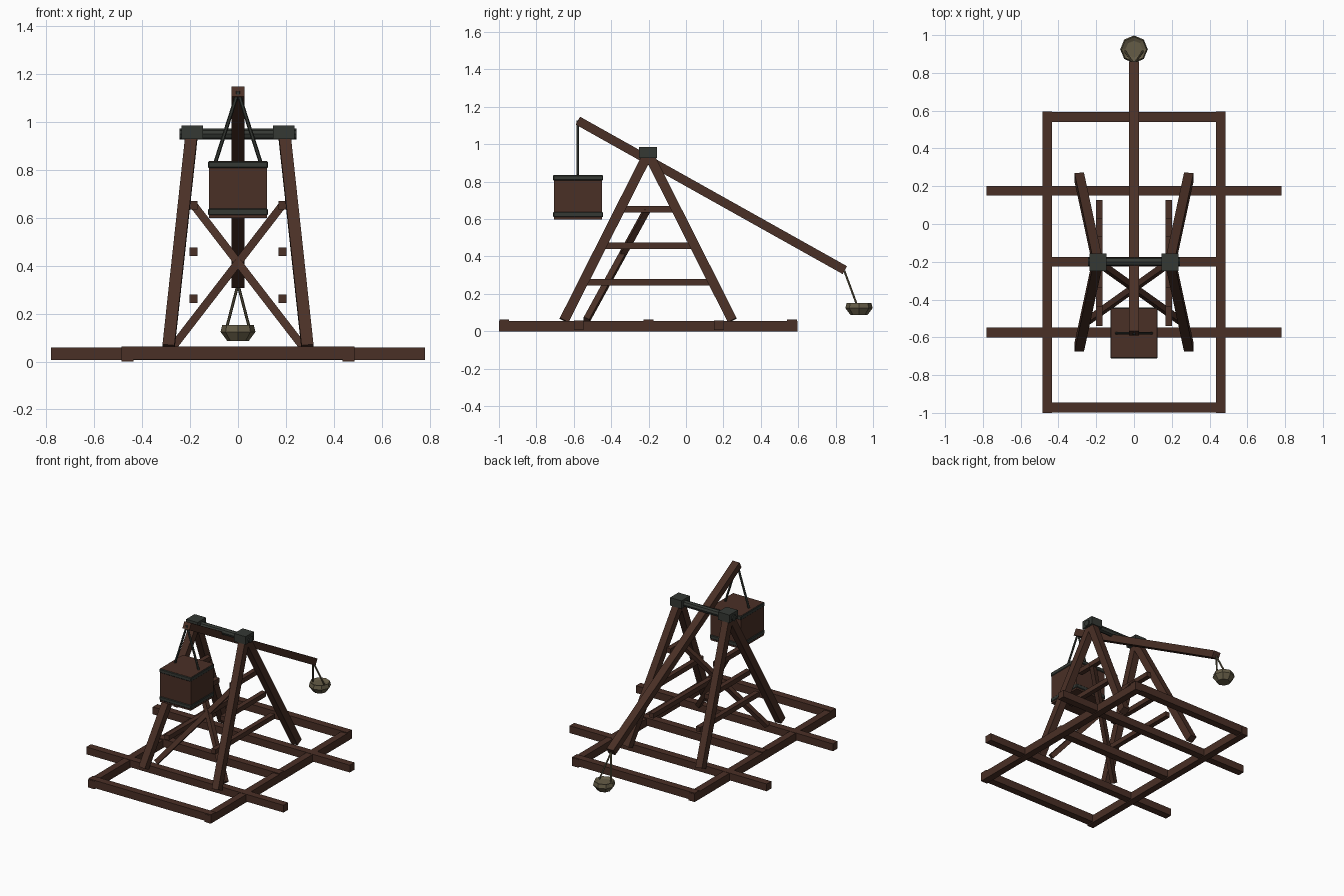
import bpy, bmesh, math
from mathutils import Vector, Matrix

if "Cube" in bpy.data.objects:
    bpy.data.objects.remove(bpy.data.objects["Cube"])


def material(name, rgb):
    m = bpy.data.materials.new(name)
    m.diffuse_color = (*rgb, 1)
    m.use_nodes = True
    m.node_tree.nodes["Principled BSDF"].inputs["Base Color"].default_value = m.diffuse_color
    return m


WOOD = material("dark_wood", (0.068, 0.029, 0.019))
METAL = material("dark_iron", (0.035, 0.040, 0.034))
ROPE = material("rope", (0.130, 0.108, 0.062))


def finish(name, bm, mat):
    bmesh.ops.recalc_face_normals(bm, faces=bm.faces)
    me = bpy.data.meshes.new(name)
    bm.to_mesh(me)
    bm.free()
    me.materials.append(mat)
    ob = bpy.data.objects.new(name, me)
    bpy.context.collection.objects.link(ob)
    return ob


def box(name, lo, hi, mat, bevel=0):
    lo, hi = Vector(lo), Vector(hi)
    bm = bmesh.new()
    bmesh.ops.create_cube(bm, size=1, matrix=Matrix.Translation((lo + hi) / 2)
                          @ Matrix.Diagonal((*(hi - lo), 1)))
    if bevel:
        bmesh.ops.bevel(bm, geom=bm.edges[:], offset=bevel, segments=1, affect='EDGES')
    return finish(name, bm, mat)


def rotation(a, b, ref):
    # frame with z along a->b and x as close as possible to ref
    z = (b - a).normalized()
    x = (Vector(ref) - z * z.dot(Vector(ref))).normalized()
    return Matrix((x, z.cross(x), z)).transposed().to_4x4()


def beam(name, a, b, w, t, mat, ref=(1, 0, 0)):
    a, b = Vector(a), Vector(b)
    bm = bmesh.new()
    bmesh.ops.create_cube(bm, size=1, matrix=Matrix.Translation((a + b) / 2)
                          @ rotation(a, b, ref) @ Matrix.Diagonal((w, t, (b - a).length, 1)))
    return finish(name, bm, mat)


def rod(name, a, b, r, mat, sides=8, ref=(0, 1, 0)):
    a, b = Vector(a), Vector(b)
    bm = bmesh.new()
    bmesh.ops.create_cone(bm, cap_ends=True, segments=sides, radius1=r, radius2=r,
                          depth=(b - a).length,
                          matrix=Matrix.Translation((a + b) / 2) @ rotation(a, b, ref))
    return finish(name, bm, mat)


# ground frame crossbars
for name, y, half, z0, z1 in (("front_crossbar", -0.972, 0.485, 0.008, 0.063),
                              ("middle_crossbar", -0.2, 0.485, 0.008, 0.063),
                              ("back_crossbar", 0.567, 0.485, 0.008, 0.063),
                              ("front_outrigger", -0.574, 0.78, 0.006, 0.058),
                              ("back_outrigger", 0.176, 0.78, 0.006, 0.058)):
    box(name, (-half, y - 0.026, z0), (half, y + 0.026, z1), WOOD)

for s, side in ((-1, "left"), (1, "right")):
    # side rail
    box(side + "_rail", (s * 0.46 - 0.025, -1, 0), (s * 0.46 + 0.025, 0.595, 0.056), WOOD)
    # A-frame legs
    for end, y in (("front", -0.652), ("back", 0.248)):
        beam(f"{side}_{end}_leg", (s * 0.29, y, 0.058), (s * 0.193, -0.202, 0.95),
             0.05, 0.052, WOOD)
    # ladder rungs between the legs
    for i, (z, y0, y1) in enumerate(((0.262, -0.54, 0.128), (0.458, -0.44, 0.03),
                                     (0.652, -0.335, -0.065))):
        box(f"{side}_rung_{i + 1}", (s * 0.185 - 0.017, y0, z - 0.017),
            (s * 0.185 + 0.017, y1, z + 0.017), WOOD)
    # crossing front brace
    beam(side + "_cross_brace", (s * 0.272, -0.532, 0.06), (-s * 0.187, -0.205, 0.655),
         0.033, 0.033, WOOD, ref=(0, 1, 0))
    # axle bearing block
    box(side + "_bearing_block", (s * 0.19 - 0.045, -0.25, 0.927),
        (s * 0.19 + 0.045, -0.155, 0.984), METAL)
    # counterweight hanger and sling rope
    rod(side + "_hanger", (0, -0.578, 1.125), (s * 0.093, -0.578, 0.835), 0.008, METAL, 6)
    rod(side + "_sling_rope", (0, 0.847, 0.322), (s * 0.048, 0.915, 0.138), 0.006, ROPE, 6)

# axle
rod("axle", (-0.243, -0.2, 0.948), (0.243, -0.2, 0.948), 0.023, METAL, 8)

# throwing arm
beam("throwing_arm", (0, -0.578, 1.126), (0, 0.849, 0.327), 0.054, 0.048, WOOD)

# counterweight box with iron bands
box("counterweight_box", (-0.121, -0.706, 0.598), (0.121, -0.448, 0.836), WOOD)
for name, z in (("upper_band", 0.821), ("lower_band", 0.624)):
    box(name, (-0.125, -0.711, z - 0.014), (0.125, -0.443, z + 0.014), METAL, 0.004)

# sling pouch: shallow eight-sided bowl
bm = bmesh.new()
rings = []
for r, z in ((0.045, 0.086), (0.073, 0.124), (0.066, 0.152), (0.045, 0.142)):
    rings.append([bm.verts.new((r * math.cos(k * math.pi / 4),
                                0.925 + r * math.sin(k * math.pi / 4), z)) for k in range(8)])
for lo, hi in zip(rings, rings[1:]):
    for k in range(8):
        n = (k + 1) % 8
        bm.faces.new((lo[k], lo[n], hi[n], hi[k]))
bm.faces.new(rings[0][::-1])
bm.faces.new(rings[-1])
finish("sling_pouch", bm, ROPE)
